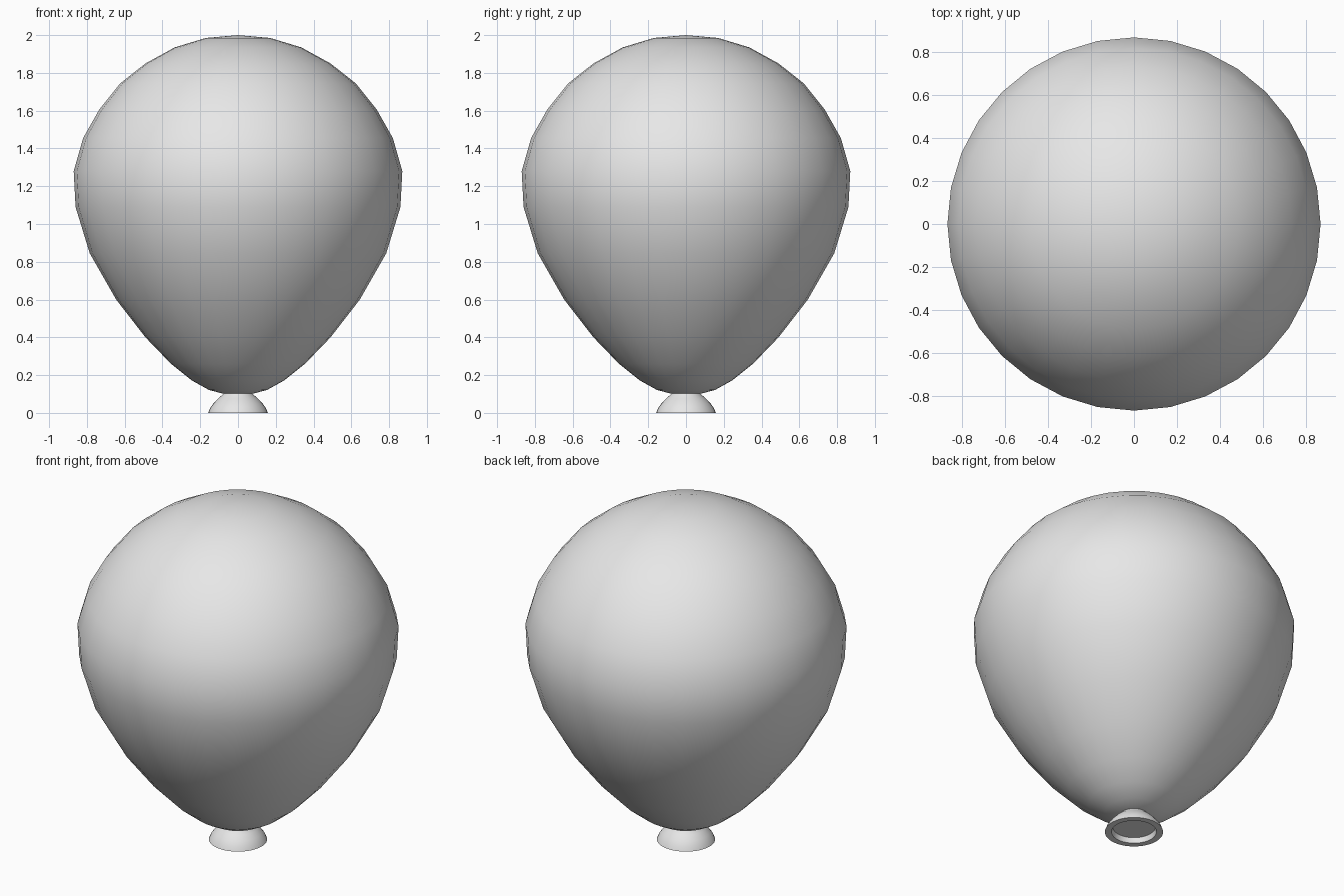
import bpy
import bmesh
from math import cos, sin, tau, radians

SIDES = 32

cube = bpy.data.objects.get("Cube")
if cube:
    bpy.data.objects.remove(cube, do_unlink=True)

# Single light grey for the whole model
grey = bpy.data.materials.new("light grey")
grey.use_nodes = True
grey.diffuse_color = (0.8, 0.8, 0.8, 1)
grey.node_tree.nodes["Principled BSDF"].inputs["Base Color"].default_value = (0.8, 0.8, 0.8, 1)


def lathe(name, profile):
    """Revolve (radius, height) points about z; zero radius makes a pole."""
    bm = bmesh.new()
    rings = []
    for r, z in profile:
        if r == 0:
            rings.append([bm.verts.new((0, 0, z))] * SIDES)
        else:
            rings.append([bm.verts.new((r * cos(tau * i / SIDES), r * sin(tau * i / SIDES), z))
                          for i in range(SIDES)])
    for low, high in zip(rings, rings[1:]):
        for i in range(SIDES):
            j = (i + 1) % SIDES
            corners = dict.fromkeys((low[i], low[j], high[j], high[i]))
            bm.faces.new(list(corners))
    bmesh.ops.recalc_face_normals(bm, faces=bm.faces)
    mesh = bpy.data.meshes.new(name)
    bm.to_mesh(mesh)
    bm.free()
    mesh.materials.append(grey)
    obj = bpy.data.objects.new(name, mesh)
    bpy.context.collection.objects.link(obj)
    bpy.ops.object.select_all(action='DESELECT')
    obj.select_set(True)
    bpy.context.view_layer.objects.active = obj
    bpy.ops.object.shade_smooth_by_angle(angle=radians(40))
    return obj


# Inflated body: round above, drawn down to a point below
lathe("balloon_body", [
    (0, 0.095), (0.08, 0.102), (0.155, 0.122), (0.245, 0.172), (0.355, 0.26),
    (0.49, 0.4), (0.645, 0.6), (0.785, 0.845), (0.86, 1.09), (0.87, 1.28),
    (0.82, 1.455), (0.735, 1.605), (0.623, 1.745), (0.49, 1.85), (0.335, 1.935),
    (0.17, 1.985), (0, 2)])

# Flared neck with a flat rim and a shallow recess underneath
lathe("balloon_neck", [
    (0, 0.03), (0.115, 0.03), (0.122, 0), (0.158, 0), (0.148, 0.025),
    (0.13, 0.05), (0.107, 0.075), (0.08, 0.098), (0.07, 0.115), (0, 0.115)])
